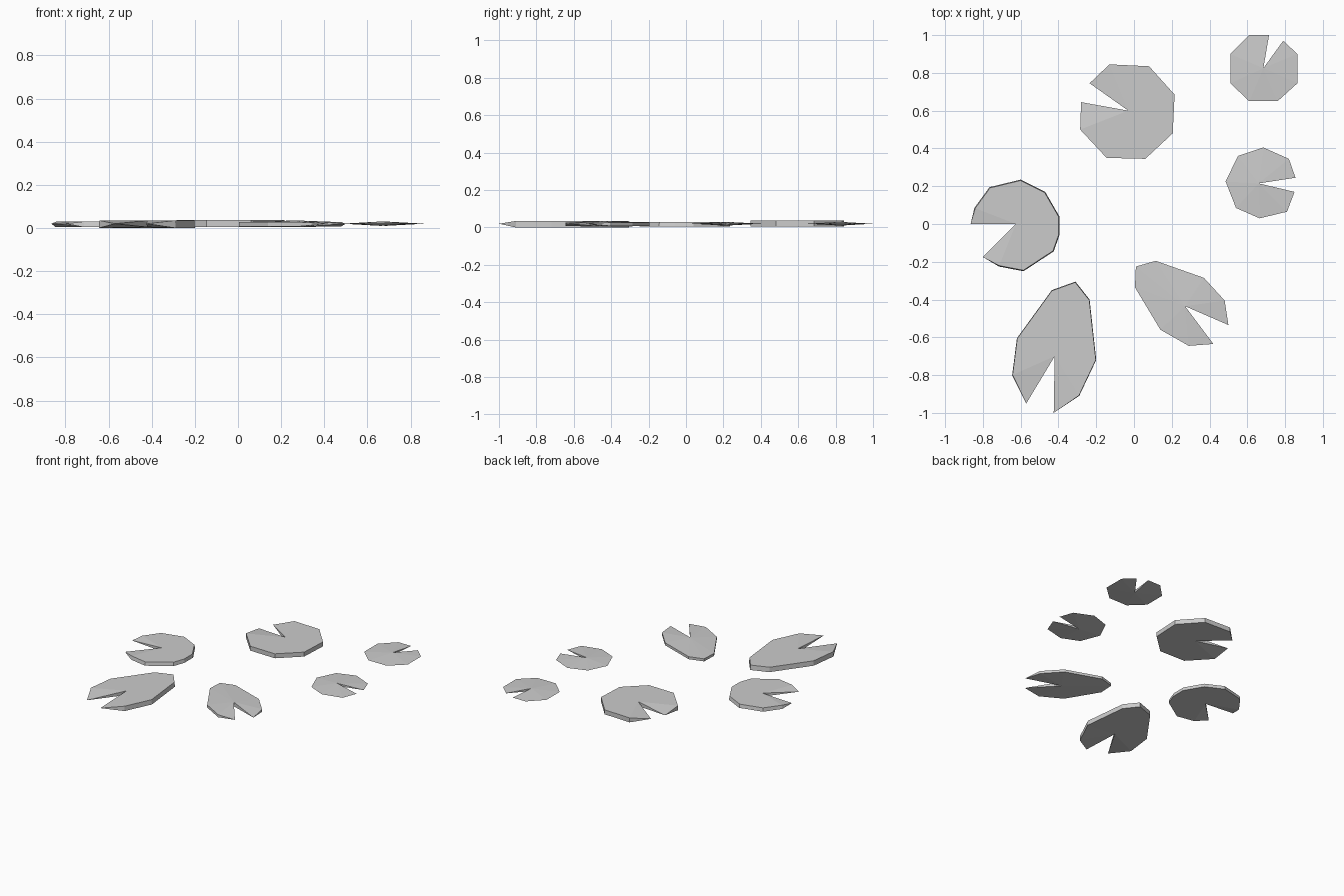
import bpy
import bmesh

cube = bpy.data.objects.get("Cube")
if cube:
    bpy.data.objects.remove(cube, do_unlink=True)

grey = bpy.data.materials.new("pad grey")
grey.use_nodes = True
colour = (0.6, 0.6, 0.6, 1)
grey.diffuse_color = colour
grey.node_tree.nodes["Principled BSDF"].inputs["Base Color"].default_value = colour

MID = 0.02


def lily_pad(name, hub, outline, rim, core, taper=1.0):
    """Notched pad: the outline runs from one notch tip to the other.
    rim and core are (bottom, top) heights; the tips close to an edge."""
    bm = bmesh.new()

    def pair(x, y, heights, inset=1.0):
        low, high = heights
        bottom = bm.verts.new((x, y, low))
        if high - low < 0.001:
            return bottom, bottom
        top = bm.verts.new((hub[0] + (x - hub[0]) * inset,
                            hub[1] + (y - hub[1]) * inset, high))
        return bottom, top

    def face(*verts):
        unique = list(dict.fromkeys(verts))
        if len(unique) > 2:
            bm.faces.new(unique)

    centre = pair(*hub, core)
    last = len(outline) - 1
    ring = [pair(x, y, (MID, MID) if i in (0, last) else rim, taper)
            for i, (x, y) in enumerate(outline)]

    # Top and bottom fans with the outer wall
    for (b0, t0), (b1, t1) in zip(ring, ring[1:]):
        face(centre[1], t0, t1)
        face(centre[0], b1, b0)
        face(b0, b1, t1, t0)
    # Walls of the notch
    face(centre[0], ring[0][0], centre[1])
    face(centre[1], ring[last][0], centre[0])

    bmesh.ops.recalc_face_normals(bm, faces=bm.faces[:])
    mesh = bpy.data.meshes.new(name)
    bm.to_mesh(mesh)
    bm.free()
    mesh.materials.append(grey)
    obj = bpy.data.objects.new(name, mesh)
    bpy.context.collection.objects.link(obj)
    return obj


THICK = (0.004, 0.035)
THIN = (MID, MID)

# Large thick pads
lily_pad("back_pad", (-0.03, 0.6), [
    (-0.28, 0.645), (-0.285, 0.5), (-0.145, 0.35), (0.06, 0.345), (0.205, 0.48),
    (0.215, 0.685), (0.08, 0.835), (-0.13, 0.845), (-0.235, 0.745)],
    (0.004, 0.037), (0.004, 0.037))

lily_pad("left_side_pad", (-0.625, 0), [
    (-0.865, 0), (-0.845, 0.085), (-0.765, 0.195), (-0.6, 0.235), (-0.47, 0.17),
    (-0.395, 0.04), (-0.395, -0.06), (-0.425, -0.145), (-0.585, -0.25),
    (-0.715, -0.225), (-0.8, -0.175)],
    (0.004, 0.03), (0.004, 0.03), 0.98)

lily_pad("front_long_pad", (-0.42, -0.7), [
    (-0.57, -0.95), (-0.645, -0.8), (-0.62, -0.605), (-0.435, -0.35),
    (-0.31, -0.305), (-0.235, -0.4), (-0.2, -0.72), (-0.29, -0.91), (-0.425, -1)],
    (0, 0.035), THICK, 0.99)

# Oval pad with a raised middle and a thinner rim
lily_pad("front_oval_pad", (0.27, -0.435), [
    (0.42, -0.635), (0.29, -0.645), (0.14, -0.56), (0.005, -0.335), (0.01, -0.225),
    (0.115, -0.195), (0.37, -0.285), (0.48, -0.405), (0.5, -0.535)],
    (0.008, 0.027), THICK)

# Small lens-shaped pads with a sharp rim
lily_pad("small_back_pad", (0.685, 0.825), [
    (0.715, 1), (0.61, 1), (0.51, 0.9), (0.51, 0.745), (0.61, 0.65),
    (0.76, 0.65), (0.865, 0.745), (0.865, 0.9), (0.79, 0.97)],
    THIN, (0.01, 0.03))

lily_pad("small_side_pad", (0.66, 0.215), [
    (0.855, 0.245), (0.82, 0.345), (0.685, 0.405), (0.55, 0.36), (0.485, 0.225),
    (0.54, 0.085), (0.665, 0.03), (0.81, 0.065), (0.85, 0.17)],
    THIN, (0.01, 0.03))
